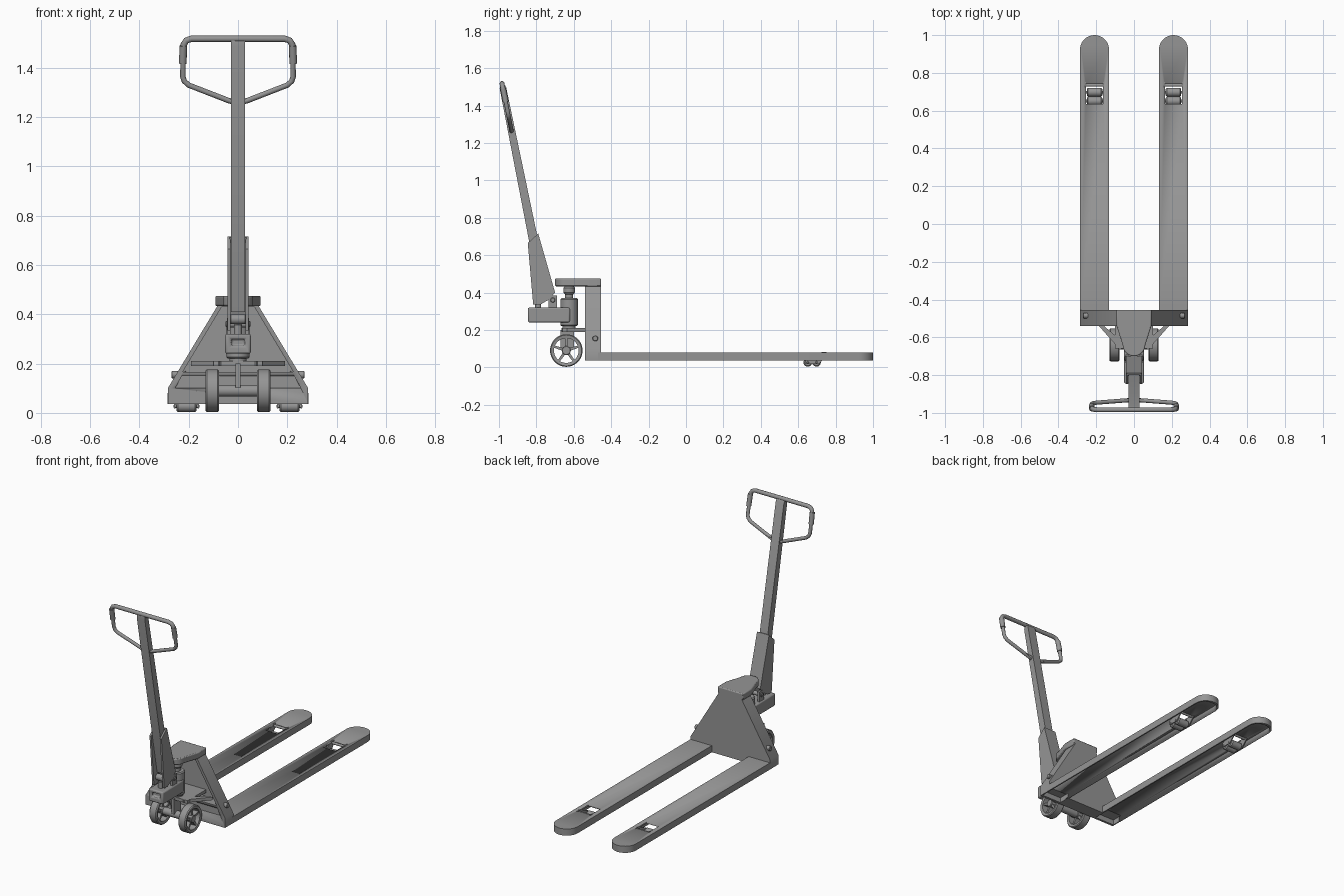
import bpy, bmesh, math
from mathutils import Vector, Matrix

if "Cube" in bpy.data.objects:
    bpy.data.objects.remove(bpy.data.objects["Cube"])

steel = bpy.data.materials.new("grey steel")
steel.use_nodes = True
GREY = (0.3, 0.3, 0.3, 1)
steel.diffuse_color = GREY
steel.node_tree.nodes["Principled BSDF"].inputs["Base Color"].default_value = GREY


def finish(ob):
    bpy.ops.object.select_all(action="DESELECT")
    ob.select_set(True)
    bpy.context.view_layer.objects.active = ob
    ob.data.materials.clear()
    ob.data.materials.append(steel)
    bpy.ops.object.shade_smooth_by_angle(angle=math.radians(35))
    return ob


def from_bmesh(name, bm):
    bmesh.ops.recalc_face_normals(bm, faces=bm.faces)
    me = bpy.data.meshes.new(name)
    bm.to_mesh(me)
    bm.free()
    ob = bpy.data.objects.new(name, me)
    bpy.context.collection.objects.link(ob)
    return finish(ob)


def prism(name, pts, axis, lo, hi):
    """Extrude a flat outline along an axis; the outline uses the other two axes in order."""
    place = {"x": lambda a, b: (lo, a, b), "y": lambda a, b: (a, lo, b), "z": lambda a, b: (a, b, lo)}[axis]
    bm = bmesh.new()
    face = bm.faces.new([bm.verts.new(place(a, b)) for a, b in pts])
    out = bmesh.ops.extrude_face_region(bm, geom=[face])
    step = Vector([(hi - lo) * (axis == k) for k in "xyz"])
    bmesh.ops.translate(bm, vec=step, verts=[v for v in out["geom"] if isinstance(v, bmesh.types.BMVert)])
    return from_bmesh(name, bm)


def box(name, x, y, z):
    return prism(name, [(x[0], y[0]), (x[1], y[0]), (x[1], y[1]), (x[0], y[1])], "z", *z)


def lathe(name, profile, centre, axis, closed=False, steps=40):
    """Revolve (radius, height) points about an axis through the centre."""
    bm = bmesh.new()
    verts = [bm.verts.new((r, 0, h)) for r, h in profile]
    edges = [bm.edges.new(p) for p in zip(verts, verts[1:])]
    if closed:
        edges.append(bm.edges.new((verts[-1], verts[0])))
    bmesh.ops.spin(bm, geom=verts + edges, cent=(0, 0, 0), axis=(0, 0, 1), angle=math.tau, steps=steps)
    bmesh.ops.remove_doubles(bm, verts=bm.verts, dist=0.0001)
    turn = {"z": Matrix(), "x": Matrix.Rotation(math.pi / 2, 4, "Y"), "y": Matrix.Rotation(math.pi / 2, 4, "X")}
    bm.transform(Matrix.Translation(centre) @ turn[axis])
    return from_bmesh(name, bm)


def rod(name, r, lo, hi, centre, axis, bev=0.003):
    return lathe(name, [(0, lo), (r - bev, lo), (r, lo + bev), (r, hi - bev), (r - bev, hi), (0, hi)], centre, axis)


def tube(name, pts, r):
    cu = bpy.data.curves.new(name, "CURVE")
    cu.dimensions = "3D"
    cu.bevel_depth, cu.bevel_resolution, cu.use_fill_caps = r, 4, True
    sp = cu.splines.new("POLY")
    sp.points.add(len(pts) - 1)
    for p, co in zip(sp.points, pts):
        p.co = (*co, 1)
    ob = bpy.data.objects.new(name, cu)
    bpy.context.collection.objects.link(ob)
    bpy.ops.object.select_all(action="DESELECT")
    ob.select_set(True)
    bpy.context.view_layer.objects.active = ob
    bpy.ops.object.convert(target="MESH")
    return finish(bpy.context.view_layer.objects.active)


def cut(ob, cutter):
    mod = ob.modifiers.new("cut", "BOOLEAN")
    mod.operation, mod.solver, mod.object = "DIFFERENCE", "EXACT", cutter
    bpy.context.view_layer.objects.active = ob
    bpy.ops.object.modifier_apply(modifier=mod.name)
    bpy.data.objects.remove(cutter)


def mirrored(half):
    return half + [(-a, b) for a, b in reversed(half)]


def fork_outline(cx, r, y0, y1):
    arc = [math.pi * i / 20 for i in range(21)]
    return [(cx - r, y0), (cx + r, y0)] + [(cx + r * math.cos(t), y1 - 0.077 + r * math.sin(t)) for t in arc]


# Frame: hollow sloped shell, open to the front
frame = prism("frame", mirrored([(0.285, 0.037), (0.285, 0.1), (0.08, 0.44)]), "y", -0.54, -0.454)
cut(frame, prism("cutter", mirrored([(0.225, 0.165), (0.066, 0.43)]), "y", -0.6, -0.466))
cut(frame, prism("cutter", mirrored([(0.255, 0.1), (0.228, 0.15)]), "y", -0.6, -0.525))
rod("frame_cross_rod", 0.009, -0.26, 0.26, (0, -0.485, 0.155), "x")

# Head plate with rounded nose
nose = [(0.06 * math.cos(t), -0.64 - 0.06 * math.sin(t)) for t in [math.pi * i / 16 for i in range(17)]]
head = prism("head_plate", [(-0.092, -0.54), (-0.092, -0.454), (0.092, -0.454), (0.092, -0.54)] + nose, "z", 0.433, 0.475)
bev = head.modifiers.new("bevel", "BEVEL")
bev.width, bev.segments, bev.limit_method = 0.006, 2, "ANGLE"

for s, side in ((-1, "right"), (1, "left")):
    cx = s * 0.209
    # Fork: inverted channel with a roller opening
    fork = prism(side + "_fork", fork_outline(cx, 0.077, -0.47, 1.0), "z", 0.037, 0.08)
    cut(fork, prism("cutter", fork_outline(cx, 0.069, -0.5, 0.992), "z", 0, 0.07))
    cut(fork, box("cutter", (cx - 0.046, cx + 0.046), (0.636, 0.745), (0, 0.2)))
    cut(frame, box("cutter", (cx - 0.069, cx + 0.069), (-0.525, -0.4), (0, 0.07)))

    # Load rollers and their bogie
    for y, end in ((0.651, "front"), (0.698, "rear")):
        rod(f"{side}_{end}_load_roller", 0.023, -0.041, 0.041, (cx, y, 0.027), "x", 0.006)
        rod(f"{side}_{end}_roller_pin", 0.007, -0.052, 0.052, (cx, y, 0.027), "x")
    for d in (-1, 1):
        x = cx + d * 0.047
        prism(side + "_bogie_plate", [(0.64, 0.018), (0.71, 0.018), (0.752, 0.06), (0.752, 0.083), (0.73, 0.083), (0.64, 0.045)],
              "x", x - 0.003, x + 0.003)
    rod(side + "_bogie_shaft", 0.008, -0.056, 0.056, (cx, 0.735, 0.07), "x")

    # Pivot bolt on the frame flank
    rod(side + "_pivot_bolt", 0.015, -0.03, 0.03, (s * 0.24, -0.485, 0.155), "x")

    # Steering wheel: tyre, hub, five spokes
    hub = (s * 0.104, -0.64, 0.09)
    lathe(side + "_tyre", [(0.066, -0.024), (0.082, -0.027), (0.087, -0.021), (0.087, 0.021), (0.082, 0.027), (0.066, 0.024)],
          hub, "x", closed=True, steps=48)
    rod(side + "_hub", 0.024, -0.026, 0.026, hub, "x")
    for i in range(5):
        t = math.tau * i / 5 + math.pi / 2
        u, v = Vector((math.cos(t), math.sin(t))), Vector((-math.sin(t), math.cos(t)))
        c = Vector(hub[1:])
        pts = [c + u * a + v * b for a, b in ((0.015, -0.008), (0.069, -0.006), (0.069, 0.006), (0.015, 0.008))]
        prism(side + "_spoke", pts, "x", hub[0] - 0.016, hub[0] + 0.016)

    # Diagonal linkage arm back to the frame
    prism(side + "_link_arm", [(s * 0.19, -0.535), (s * 0.165, -0.535), (s * 0.04, -0.64), (s * 0.075, -0.665)], "z", 0.19, 0.21)

    # Cheek of the handle foot
    prism(side + "_foot_cheek", [(-0.817, 0.335), (-0.78, 0.335), (-0.737, 0.36), (-0.7, 0.4), (-0.79, 0.715), (-0.846, 0.665)],
          "x", s * 0.031, s * 0.043)
    box(side + "_pump_lug", (s * 0.03, s * 0.044) if s > 0 else (-0.044, -0.03), (-0.735, -0.69), (0.31, 0.385))

# Axle, steering post and pump
rod("axle", 0.024, -0.08, 0.08, (0, -0.64, 0.09), "x")
box("steering_web", (-0.01, 0.01), (-0.67, -0.6), (0.1, 0.2))
box("swivel_plate", (-0.1, 0.1), (-0.66, -0.47), (0.19, 0.21))
rod("pump_collar", 0.035, 0.195, 0.235, (0, -0.625, 0), "z")
rod("pump_cylinder", 0.047, 0.22, 0.37, (0, -0.625, 0), "z", 0.006)
lathe("pump_ram", [(0, 0.36), (0.022, 0.36), (0.022, 0.39), (0.031, 0.4), (0.031, 0.425), (0.022, 0.435), (0, 0.435)], (0, -0.625, 0), "z")

# Pump body reaching forward under the handle
body = box("pump_body", (-0.052, 0.052), (-0.845, -0.62), (0.24, 0.32))
cut(body, box("cutter", (-0.027, 0.027), (-0.9, -0.825), (0.272, 0.3)))
bev = body.modifiers.new("bevel", "BEVEL")
bev.width, bev.segments, bev.limit_method = 0.008, 2, "ANGLE"
rod("pump_plunger", 0.016, 0.31, 0.36, (0, -0.79, 0), "z")
rod("plunger_roller", 0.02, -0.032, 0.032, (0, -0.785, 0.38), "x")
rod("foot_pivot_pin", 0.013, -0.05, 0.05, (0, -0.712, 0.36), "x")

# Back web of the handle foot
prism("foot_web", [(-0.7, 0.4), (-0.79, 0.715), (-0.802, 0.712), (-0.712, 0.4)], "x", -0.035, 0.035)


def lean(z):
    return -0.82 - (z - 0.7) * 0.2


# Handle shaft
prism("handle_shaft", [(lean(0.41) - 0.026, 0.41), (lean(0.41) + 0.026, 0.42), (lean(1.5) + 0.018, 1.5),
                       (lean(1.515) + 0.01, 1.517), (lean(1.515) - 0.01, 1.515), (lean(1.49) - 0.018, 1.49)], "x", -0.029, 0.029)

# Handle loop with thicker grip
grip = mirrored([(0.0, 1.518), (0.19, 1.518), (0.21, 1.511), (0.22, 1.495), (0.222, 1.47)][::-1])
loop = mirrored([(0.222, 1.48), (0.224, 1.365), (0.218, 1.346), (0.2, 1.33), (0.04, 1.268), (0.02, 1.262)])
tube("handle_grip", [(x, lean(z), z) for i, (x, z) in enumerate(grip) if i != len(grip) // 2], 0.013)
tube("handle_loop", [(x, lean(z), z) for x, z in loop], 0.011)
for s in (-1, 1):
    tube("grip_sleeve", [(s * 0.222, lean(1.49), 1.49), (s * 0.224, lean(1.418), 1.418)], 0.0155)
    prism("loop_gusset", [(s * 0.02, 1.25), (s * 0.075, 1.28), (s * 0.02, 1.275)], "y", lean(1.26) - 0.008, lean(1.26) + 0.008)
